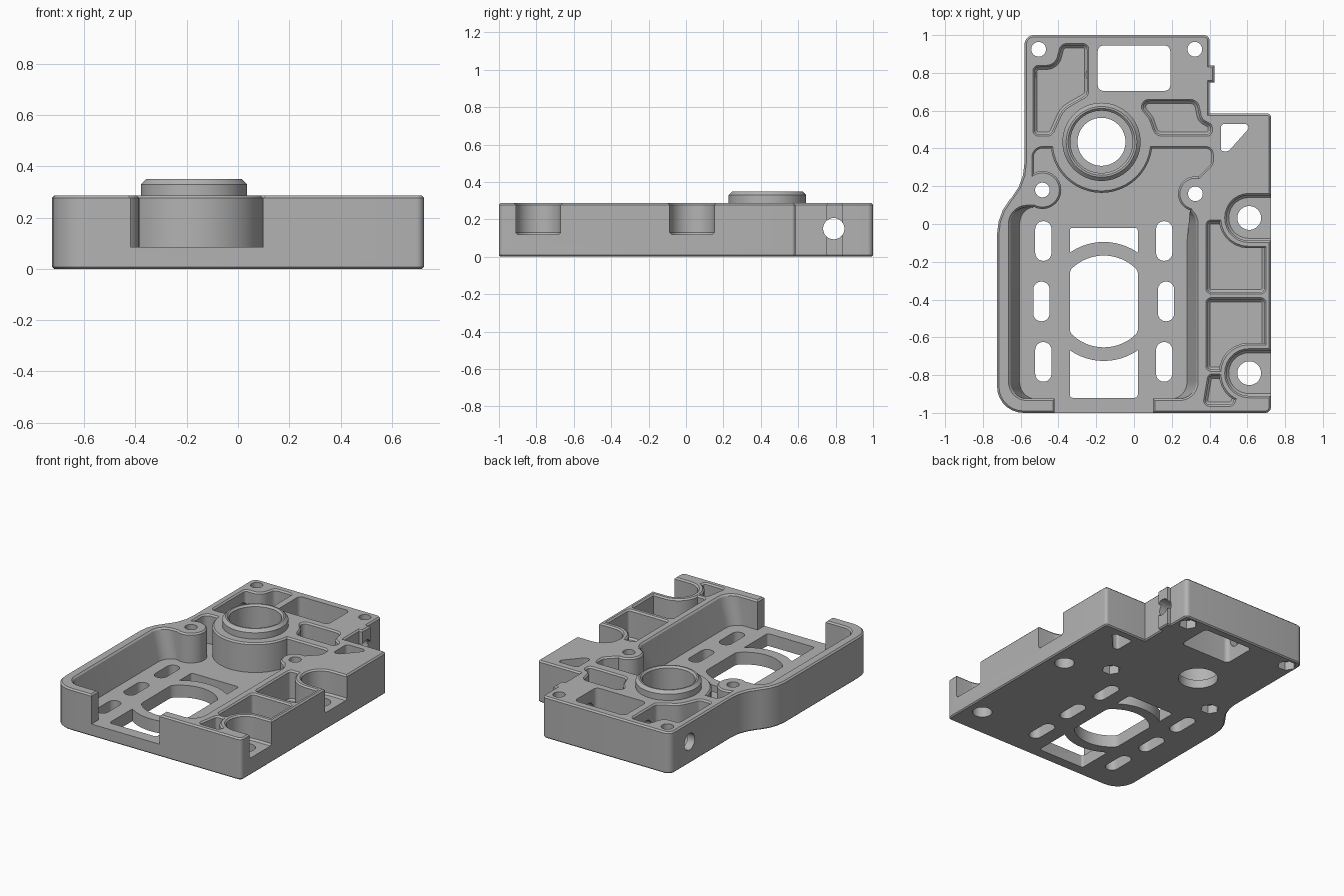
import bpy, bmesh, math
from mathutils import Vector, Matrix

if "Cube" in bpy.data.objects:
    bpy.data.objects.remove(bpy.data.objects["Cube"])

TOP, FLOOR, EDGE = 0.287, 0.085, 0.01


def rounded(points):
    """Closed counter-clockwise outline from (x, y, corner radius) points."""
    area = sum(a[0] * b[1] - b[0] * a[1] for a, b in zip(points, points[1:] + points[:1]))
    if area < 0:
        points = points[::-1]
    out = []
    for i, (x, y, r) in enumerate(points):
        p = Vector((x, y))
        u = (Vector(points[i - 1][:2]) - p).normalized()
        v = (Vector(points[(i + 1) % len(points)][:2]) - p).normalized()
        if r == 0:
            out.append(p)
            continue
        half = u.angle(v) / 2
        centre = p + (u + v).normalized() * (r / math.sin(half))
        start = p + u * (r / math.tan(half)) - centre
        turn = math.pi - 2 * half
        if u.x * v.y - u.y * v.x > 0:
            turn = -turn
        steps = max(3, int(abs(turn) / 0.2))
        for k in range(steps + 1):
            out.append(centre + Matrix.Rotation(turn * k / steps, 2) @ start)
    return out


def circle(x, y, r, n=48):
    return [Vector((x + r * math.cos(math.tau * k / n), y + r * math.sin(math.tau * k / n)))
            for k in range(n)]


def rect(x0, x1, y0, y1, r):
    return rounded([(x0, y0, r), (x1, y0, r), (x1, y1, r), (x0, y1, r)])


def offset(loop, d):
    out = []
    for i, p in enumerate(loop):
        a = (p - loop[i - 1]).normalized()
        b = (loop[(i + 1) % len(loop)] - p).normalized()
        na, nb = Vector((a.y, -a.x)), Vector((b.y, -b.x))
        out.append(p + (na + nb) * (d / max(0.3, 1 + na.dot(nb))))
    return out


def solid(name, loop, layers):
    """Stack of outlines: each layer is (height, offset, optional x scale)."""
    bm = bmesh.new()
    mid = (min(p.x for p in loop) + max(p.x for p in loop)) / 2
    rings = []
    for z, d, *sx in layers:
        s = sx[0] if sx else 1
        rings.append([bm.verts.new((mid + (p.x - mid) * s, p.y, z)) for p in offset(loop, d)])
    for lo, hi in zip(rings, rings[1:]):
        for i in range(len(lo)):
            j = (i + 1) % len(lo)
            bm.faces.new((lo[i], lo[j], hi[j], hi[i]))
    bm.faces.new(rings[0][::-1])
    bm.faces.new(rings[-1])
    mesh = bpy.data.meshes.new(name)
    bm.to_mesh(mesh)
    bm.free()
    obj = bpy.data.objects.new(name, mesh)
    bpy.context.collection.objects.link(obj)
    return obj


def combine(target, tool, operation="DIFFERENCE"):
    mod = target.modifiers.new("combine", "BOOLEAN")
    mod.operation, mod.solver, mod.object = operation, "EXACT", tool
    bpy.context.view_layer.objects.active = target
    bpy.ops.object.modifier_apply(modifier=mod.name)
    bpy.data.objects.remove(tool)


def pocket(loop, floor=FLOOR):
    return solid("pocket_cutter", loop, [(floor, -0.012), (floor + 0.012, 0), (TOP - EDGE, 0),
                                         (TOP, EDGE), (0.5, EDGE)])


def island(loop):
    return solid("island", loop, [(-0.5, 0), (TOP - EDGE, 0), (TOP, -EDGE), (0.6, -EDGE)])


def through(loop):
    return solid("hole_cutter", loop, [(-0.3, 0), (0.6, 0)])


# Outer body with edge chamfers and the side cable nub
outline = rounded([
    (-0.58, 1, 0.05), (-0.58, 0.22, 0.28), (-0.725, 0.05, 0.28), (-0.725, -1, 0.14),
    (0.725, -1, 0.03), (0.725, 0.585, 0.02), (0.4, 0.585, 0), (0.4, 0.75, 0),
    (0.425, 0.75, 0), (0.425, 0.84, 0), (0.4, 0.84, 0), (0.4, 1, 0.03)])
body = solid("housing", outline, [(0, -0.008), (0.008, 0), (TOP - EDGE, 0), (TOP, -EDGE)])

# Main cavity: sloped side walls, upper recess, front opening
BEARING = (-0.172, 0.435)
POSTS = [(-0.485, 0.18, 0.1), (0.325, 0.16, 0.092)]
cavity = solid("cavity_cutter", rect(-0.655, 0.33, -0.925, 0.09, 0.09),
               [(FLOOR, 0, 0.9), (TOP - EDGE, 0), (TOP, EDGE), (0.5, EDGE)])
recess = rounded([(-0.53, 0.4, 0.045), (0.41, 0.4, 0.03), (0.41, 0.32, 0.03), (0.31, 0.22, 0),
                  (0.28, -0.1, 0), (-0.5, -0.1, 0), (-0.53, 0.2, 0)])
for loop in (recess, rect(-0.42, 0.1, -1.2, -0.85, 0)):
    combine(cavity, solid("recess_cutter", loop, [(FLOOR, 0), (TOP - EDGE, 0), (TOP, EDGE),
                                                 (0.5, EDGE)]), "UNION")
for x, y, r in POSTS + [(*BEARING, 0.27)]:
    combine(cavity, island(circle(x, y, r)))
combine(body, cavity)

# Weight-saving pockets at the back
combine(body, pocket(rounded([
    (-0.38, 0.945, 0.03), (-0.25, 0.945, 0.02), (-0.25, 0.685, 0.03), (-0.38, 0.61, 0.12),
    (-0.44, 0.475, 0.03), (-0.525, 0.475, 0.02), (-0.525, 0.83, 0.02), (-0.41, 0.83, 0.07)])))
combine(body, pocket(rounded([
    (0.05, 0.65, 0.03), (0.33, 0.65, 0.04), (0.35, 0.55, 0.05), (0.405, 0.52, 0.02),
    (0.405, 0.475, 0.02), (0.12, 0.475, 0.04), (0.09, 0.56, 0.06), (0.05, 0.61, 0.02)])))

# Pockets along the side, walled off around the two mounting seats
SEATS = [(0.61, 0.032), (0.61, -0.79)]
side_pockets = [
    ([(0.69, 0.475, 0.015), (0.43, 0.21, 0.04), (0.425, 0.1, 0.03), (0.385, 0.06, 0),
      (0.385, 0.045, 0), (0.69, 0.045, 0)], SEATS[0]),
    ([(0.39, 0.012, 0.02), (0.69, 0.012, 0), (0.69, -0.36, 0.02), (0.39, -0.36, 0.02)], SEATS[0]),
    ([(0.39, -0.4, 0.02), (0.69, -0.4, 0.02), (0.69, -0.77, 0), (0.39, -0.77, 0.02)], SEATS[1]),
    ([(0.4, -0.805, 0.015), (0.46, -0.805, 0.02), (0.54, -0.9, 0.02), (0.52, -0.955, 0.02),
      (0.375, -0.955, 0.02)], SEATS[1])]
for points, (x, y) in side_pockets:
    cutter = pocket(rounded(points))
    combine(cutter, island(rect(x - 0.16, 1.2, y - 0.16, y + 0.16, 0.155)))
    combine(body, cutter)
for x, y in SEATS:
    combine(body, pocket(rect(x - 0.12, 1.2, y - 0.12, y + 0.12, 0.118), 0.118))
    combine(body, through(circle(x, y, 0.063)))

# Bearing collar, bore and lip
combine(body, solid("collar", circle(*BEARING, 0.207, 64),
                    [(0.2, 0), (0.33, 0), (0.35, -0.02)]), "UNION")
combine(body, solid("bore", circle(*BEARING, 0.165, 64),
                    [(0.06, 0), (0.338, 0), (0.35, 0.012), (0.5, 0.012)]))
combine(body, through(circle(*BEARING, 0.127, 64)))

# Screw holes with hexagonal nut recesses underneath
for x, y in [p[:2] for p in POSTS] + [(-0.505, 0.925), (0.322, 0.925)]:
    combine(body, through(circle(x, y, 0.039, 32)))
    combine(body, solid("nut_cutter", circle(x, y, 0.06, 6), [(-0.2, 0), (0.06, 0)]))

# Windows and slots through the floor
combine(body, through(rect(-0.192, 0.192, 0.705, 0.945, 0.03)))
combine(body, through(rounded([(0.46, 0.53, 0.02), (0.63, 0.53, 0.02), (0.5, 0.385, 0.02),
                               (0.46, 0.385, 0.015)])))
for y, shift in ((-0.09, 0), (-0.41, 0.01), (-0.73, 0)):
    for x in (-0.48 - shift, 0.16 + shift):
        combine(body, through(rect(x - 0.043, x + 0.043, y - 0.105, y + 0.105, 0.042)))

# Large flat-sided opening with arched windows above and below
OX, OY = -0.16, -0.41
oval = [Vector((min(max(p.x, OX - 0.18), OX + 0.18), p.y)) for p in circle(OX, OY, 0.243, 64)]
combine(body, through(oval))
for y0, y1 in ((-0.25, -0.02), (-0.92, -0.6)):
    window = through(rect(OX - 0.18, OX + 0.18, y0, y1, 0.015))
    combine(window, solid("arch", circle(OX, OY, 0.315, 64), [(-1, 0), (1, 0)]))
    combine(body, window)

# Cross drilling through both side walls
drill = solid("drill", circle(-0.15, 0.79, 0.057, 32), [(-1, 0), (1, 0)])
drill.data.transform(Matrix.Rotation(math.pi / 2, 4, "Y"))
combine(body, drill)

# Single metal colour
metal = bpy.data.materials.new("grey_metal")
metal.use_nodes = True
colour = (0.45, 0.45, 0.45, 1)
metal.diffuse_color = colour
metal.node_tree.nodes["Principled BSDF"].inputs["Base Color"].default_value = colour
body.data.materials.clear()
body.data.materials.append(metal)

bpy.ops.object.select_all(action="DESELECT")
body.select_set(True)
bpy.context.view_layer.objects.active = body
bpy.ops.object.shade_smooth_by_angle(angle=math.radians(30))
